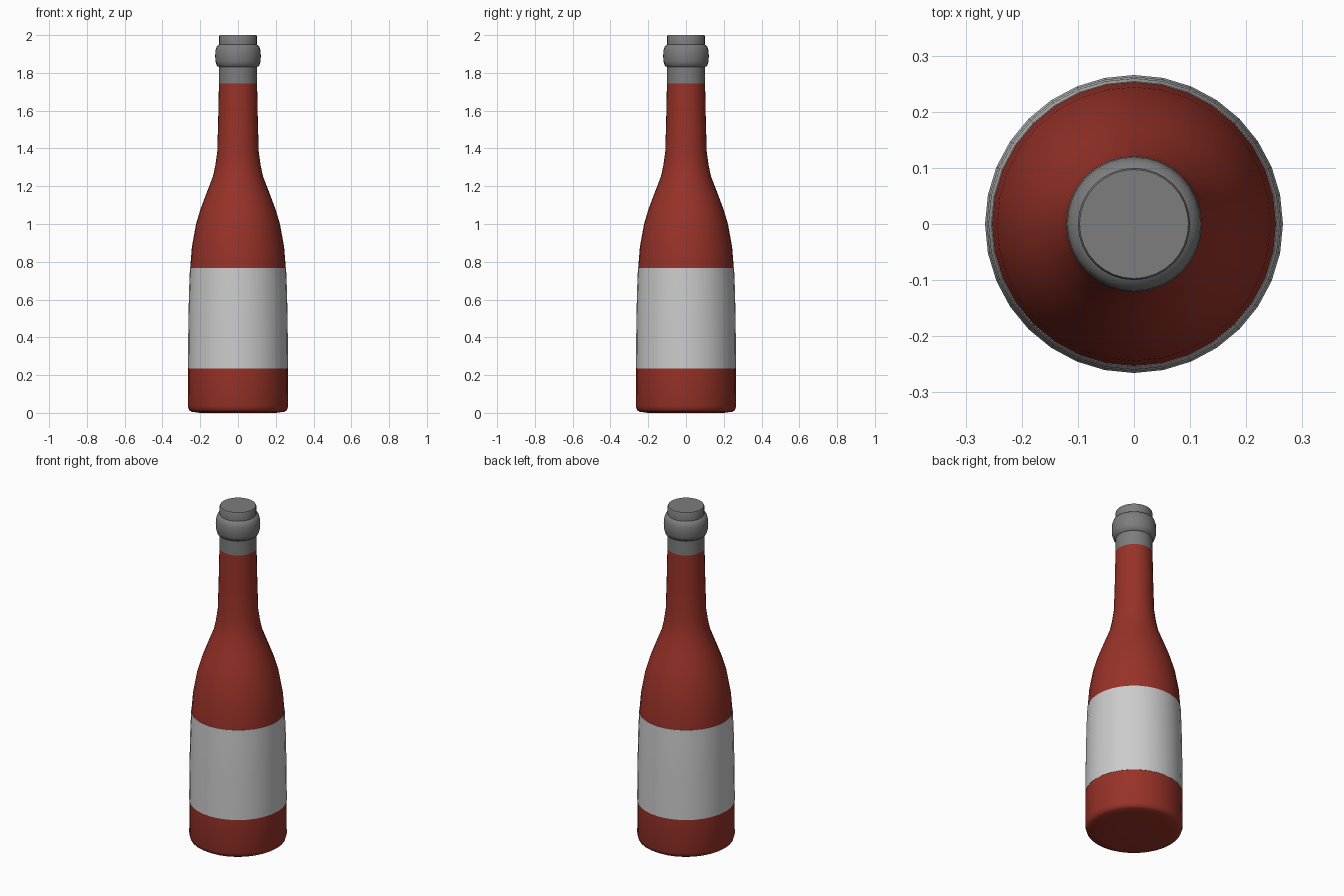
import bpy, bmesh
from math import cos, sin, tau

if "Cube" in bpy.data.objects:
    bpy.data.objects.remove(bpy.data.objects["Cube"])

SIDES = 32


def material(name, rgb):
    m = bpy.data.materials.new(name)
    m.diffuse_color = (*rgb, 1)
    m.use_nodes = True
    m.node_tree.nodes["Principled BSDF"].inputs["Base Color"].default_value = m.diffuse_color
    return m


def lathe(name, profile, mat, angle=0.7):
    """Revolve (radius, z) points around z; radius 0 makes a pole."""
    bm = bmesh.new()
    rings = []
    for r, z in profile:
        if r == 0:
            rings.append([bm.verts.new((0, 0, z))] * SIDES)
        else:
            rings.append([bm.verts.new((r * cos(tau * i / SIDES), r * sin(tau * i / SIDES), z))
                          for i in range(SIDES)])
    for a, b in zip(rings, rings[1:]):
        for i in range(SIDES):
            j = (i + 1) % SIDES
            bm.faces.new(list(dict.fromkeys((a[i], a[j], b[j], b[i]))))
    bmesh.ops.recalc_face_normals(bm, faces=bm.faces)
    me = bpy.data.meshes.new(name)
    bm.to_mesh(me)
    bm.free()
    ob = bpy.data.objects.new(name, me)
    bpy.context.collection.objects.link(ob)
    me.materials.append(mat)
    bpy.ops.object.select_all(action='DESELECT')
    ob.select_set(True)
    bpy.context.view_layer.objects.active = ob
    bpy.ops.object.shade_smooth_by_angle(angle=angle)
    return ob


red = material("red_glass", (0.31, 0.032, 0.021))
paper = material("label_paper", (0.8, 0.8, 0.8))
foil = material("dark_foil", (0.205, 0.205, 0.205))

# Glass body: base, slow taper, shoulder and neck
lathe("bottle_body", [
    (0, 0.0), (0.2, 0.0), (0.245, 0.006), (0.259, 0.014), (0.265, 0.035),
    (0.264, 0.236), (0.261, 0.5), (0.258, 0.64), (0.253, 0.768),
    (0.244, 0.88), (0.222, 1.0), (0.198, 1.08), (0.168, 1.16), (0.133, 1.25),
    (0.120, 1.31), (0.110, 1.38), (0.105, 1.55), (0.101, 1.745)], red, 1.2)

# Paper label wrapped all the way round
lathe("label", [
    (0.264, 0.236), (0.2655, 0.236), (0.2625, 0.5), (0.2595, 0.64),
    (0.2545, 0.768), (0.253, 0.768)], paper)

# Foil cap with the bulging lip ring, closed on top
lathe("neck_cap", [
    (0.101, 1.745), (0.1, 1.83), (0.112, 1.838), (0.119, 1.86), (0.121, 1.89),
    (0.119, 1.92), (0.112, 1.942), (0.1, 1.95), (0.1, 1.994), (0.097, 2.0), (0, 2.0)], foil)
